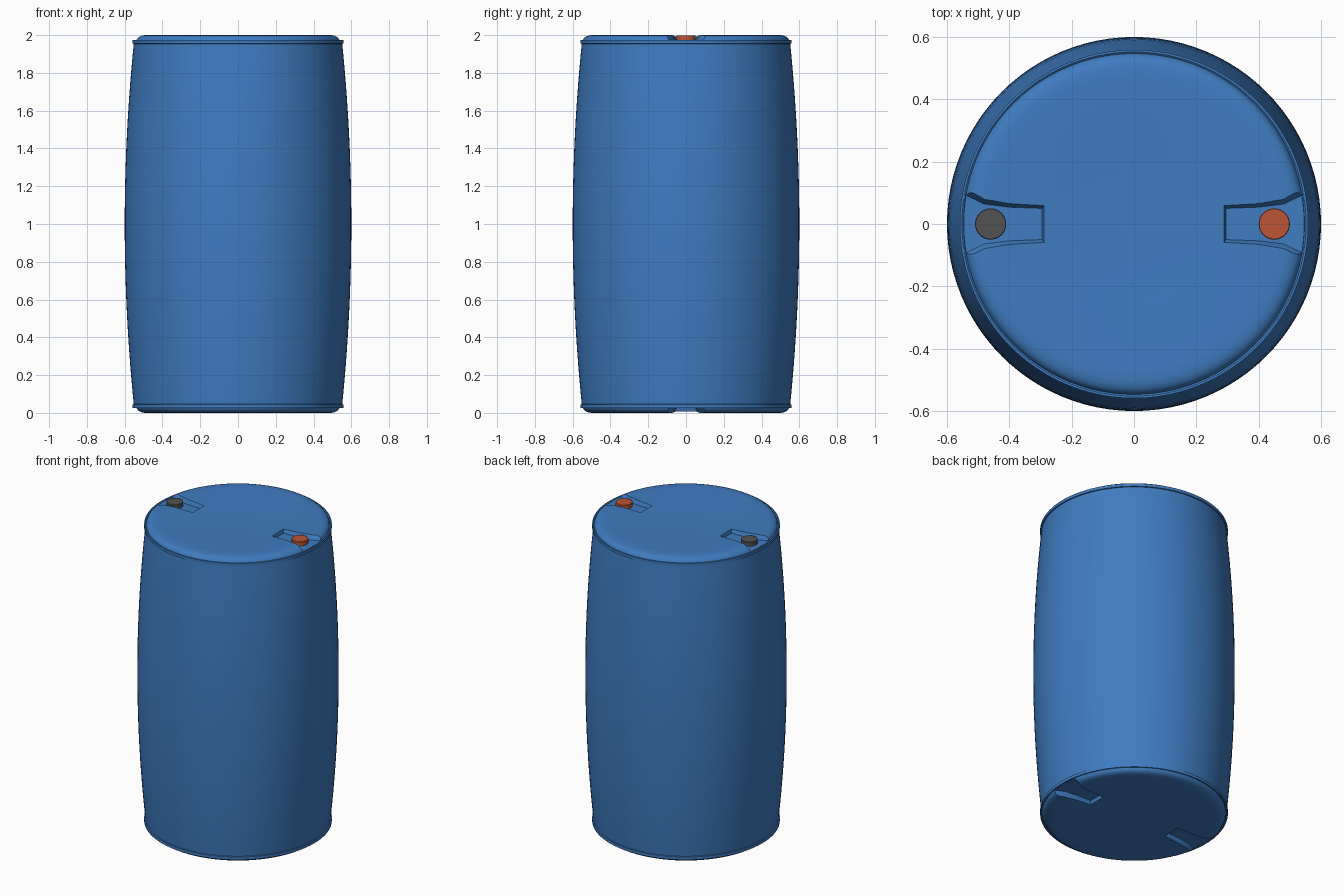
import bpy, bmesh, math

if "Cube" in bpy.data.objects:
    bpy.data.objects.remove(bpy.data.objects["Cube"])

def material(name, rgb):
    m = bpy.data.materials.new(name)
    m.diffuse_color = (*rgb, 1)
    m.use_nodes = True
    m.node_tree.nodes["Principled BSDF"].inputs["Base Color"].default_value = m.diffuse_color
    return m

def make_object(name, bm, mat=None):
    bmesh.ops.recalc_face_normals(bm, faces=bm.faces[:])
    me = bpy.data.meshes.new(name)
    bm.to_mesh(me)
    bm.free()
    ob = bpy.data.objects.new(name, me)
    bpy.context.collection.objects.link(ob)
    if mat:
        me.materials.append(mat)
    return ob

def select(ob):
    bpy.ops.object.select_all(action='DESELECT')
    ob.select_set(True)
    bpy.context.view_layer.objects.active = ob

def lathe(name, profile, n, mat, x=0):
    # profile runs from axis to axis; first and last points are poles
    bm = bmesh.new()
    rings = []
    for r, z in profile:
        if r == 0:
            rings.append([bm.verts.new((x, 0, z))] * n)
        else:
            rings.append([bm.verts.new((x + r * math.cos(2 * math.pi * i / n),
                                        r * math.sin(2 * math.pi * i / n), z)) for i in range(n)])
    for a, b in zip(rings, rings[1:]):
        for i in range(n):
            j = (i + 1) % n
            bm.faces.new(list(dict.fromkeys((a[i], a[j], b[j], b[i]))))
    return make_object(name, bm, mat)

blue = material("blue_plastic", (0.05, 0.20, 0.53))
orange = material("orange_plastic", (0.50, 0.09, 0.035))
dark = material("dark_plastic", (0.085, 0.085, 0.085))

# Barrel body: dished lid, rounded shoulder, rim ring, bulging wall
upper = [(0, 1.985), (0.25, 1.992), (0.46, 2.0), (0.50, 2.0), (0.518, 1.997), (0.532, 1.991),
         (0.541, 1.983), (0.545, 1.974), (0.547, 1.970), (0.552, 1.974), (0.559, 1.974),
         (0.559, 1.955), (0.552, 1.954)]
for k in range(1, 11):
    t = 1 - k / 10
    upper.append((0.6 - 0.048 * t * t, 1 + 0.954 * t))
profile = upper + [(r, 2 - z) for r, z in reversed(upper[:-1])]
barrel = lathe("barrel_body", profile, 96, blue)

# Flared recesses at both sides of the lid and the base
floor_outline = [(0.295, 0.05), (0.40, 0.054), (0.48, 0.064), (0.545, 0.095)]
top_outline = [(0.285, 0.064), (0.40, 0.069), (0.48, 0.082), (0.545, 0.125)]

def recess(sx, end):
    bm = bmesh.new()
    loops = []
    for pts, z in ((floor_outline, 1.972), (top_outline, 2.006)):
        full = pts + [(x, -y) for x, y in reversed(pts)]
        loops.append([bm.verts.new((sx * x, y, z if end else 2 - z)) for x, y in full])
    bm.faces.new(loops[0])
    bm.faces.new(loops[1])
    for i in range(len(loops[0])):
        j = (i + 1) % len(loops[0])
        bm.faces.new((loops[0][i], loops[0][j], loops[1][j], loops[1][i]))
    ob = make_object("recess_cutter", bm)
    ob.hide_render = True
    return ob

for sx in (-1, 1):
    for end in (0, 1):
        cutter = recess(sx, end)
        mod = barrel.modifiers.new("recess", 'BOOLEAN')
        mod.operation = 'DIFFERENCE'
        mod.solver = 'EXACT'
        mod.object = cutter
        select(barrel)
        bpy.ops.object.modifier_apply(modifier=mod.name)
        bpy.data.objects.remove(cutter)

# Screw caps sitting in the lid recesses
cap = [(0, 1.968), (0.05, 1.968), (0.05, 1.997), (0.048, 1.999), (0, 1.999)]
caps = [lathe("orange_cap", cap, 40, orange, 0.45), lathe("dark_cap", cap, 40, dark, -0.46)]

for ob in [barrel] + caps:
    select(ob)
    bpy.ops.object.shade_smooth_by_angle(angle=math.radians(32))
